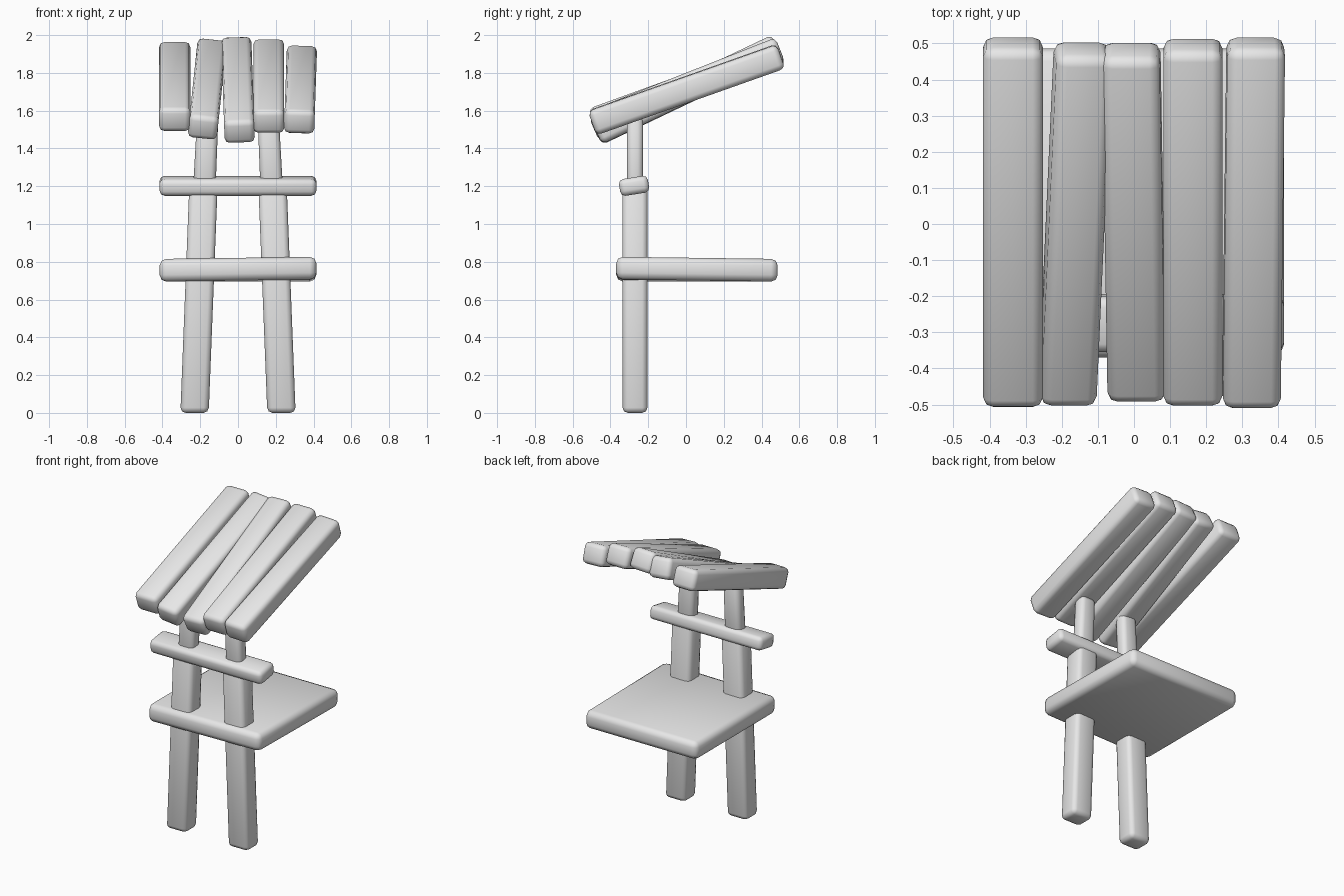
import bpy
import bmesh
from math import radians
from mathutils import Matrix, Vector, Euler

cube = bpy.data.objects.get("Cube")
if cube:
    bpy.data.objects.remove(cube, do_unlink=True)

grey = bpy.data.materials.new("light grey")
grey.use_nodes = True
grey.diffuse_color = (0.8, 0.8, 0.8, 1)
grey.node_tree.nodes["Principled BSDF"].inputs["Base Color"].default_value = (0.8, 0.8, 0.8, 1)


def block(name, size, loc, rot=(0, 0, 0), bevel=0.03, shape=None):
    """Soft-edged timber block; shape() may move its eight corners first."""
    bm = bmesh.new()
    bmesh.ops.create_cube(bm, size=1)
    bmesh.ops.scale(bm, vec=size, verts=bm.verts)
    if shape:
        for v in bm.verts:
            shape(v.co)
    bmesh.ops.bevel(bm, geom=bm.edges[:], offset=bevel, segments=2,
                    profile=0.5, affect='EDGES')
    turn = Euler([radians(a) for a in rot]).to_matrix().to_4x4()
    bm.transform(Matrix.Translation(Vector(loc)) @ turn)
    for f in bm.faces:
        f.smooth = True
    mesh = bpy.data.meshes.new(name)
    bm.to_mesh(mesh)
    bm.free()
    mesh.materials.append(grey)
    ob = bpy.data.objects.new(name, mesh)
    bpy.context.collection.objects.link(ob)
    return ob


def post(name, low, high, x_low, x_high, w_low, w_high, depth):
    """Upright timber leaning and tapering from low to high."""
    def lean(co):
        top = co.z > 0
        width = w_high if top else w_low
        co.x = (x_high if top else x_low) + (width / 2 if co.x > 0 else -width / 2)
    block(name, (1, depth, high - low), (0, -0.27, (low + high) / 2),
          bevel=0.028, shape=lean)


# Posts: thick lower part and a thinner upper part
for side, sign in (("right", -1), ("left", 1)):
    post(side + "_lower_post", 0, 1.2, sign * 0.23, sign * 0.183, 0.15, 0.15, 0.132)
    post(side + "_upper_post", 1.15, 1.57, sign * 0.18, sign * 0.16, 0.12, 0.112, 0.086)

# Crossbar tying the posts together
block("crossbar", (0.83, 0.155, 0.09), (0, -0.275, 1.202), (9, 0, 0), 0.026)


# Shelf board, slightly warped at one corner
def warp(co):
    if co.x > 0 and co.y < 0:
        co.z += 0.012


block("shelf", (0.83, 0.855, 0.12), (0, 0.058, 0.755), bevel=0.035, shape=warp)

# Roof planks: x, y, z, width, pitch, roll
planks = [
    (-0.335, 0.005, 1.728, 0.165, 20, 0),
    (-0.163, 0.000, 1.715, 0.155, 23.5, 6),
    (0.000, 0.005, 1.710, 0.160, 25.5, -2),
    (0.163, 0.005, 1.730, 0.163, 21.5, 0),
    (0.331, 0.003, 1.712, 0.160, 19.5, 2),
]
for i, (x, y, z, width, pitch, roll) in enumerate(planks):
    block(f"roof_plank_{i + 1}", (width, 1.06, 0.135), (x, y, z), (pitch, roll, 0), 0.028)
